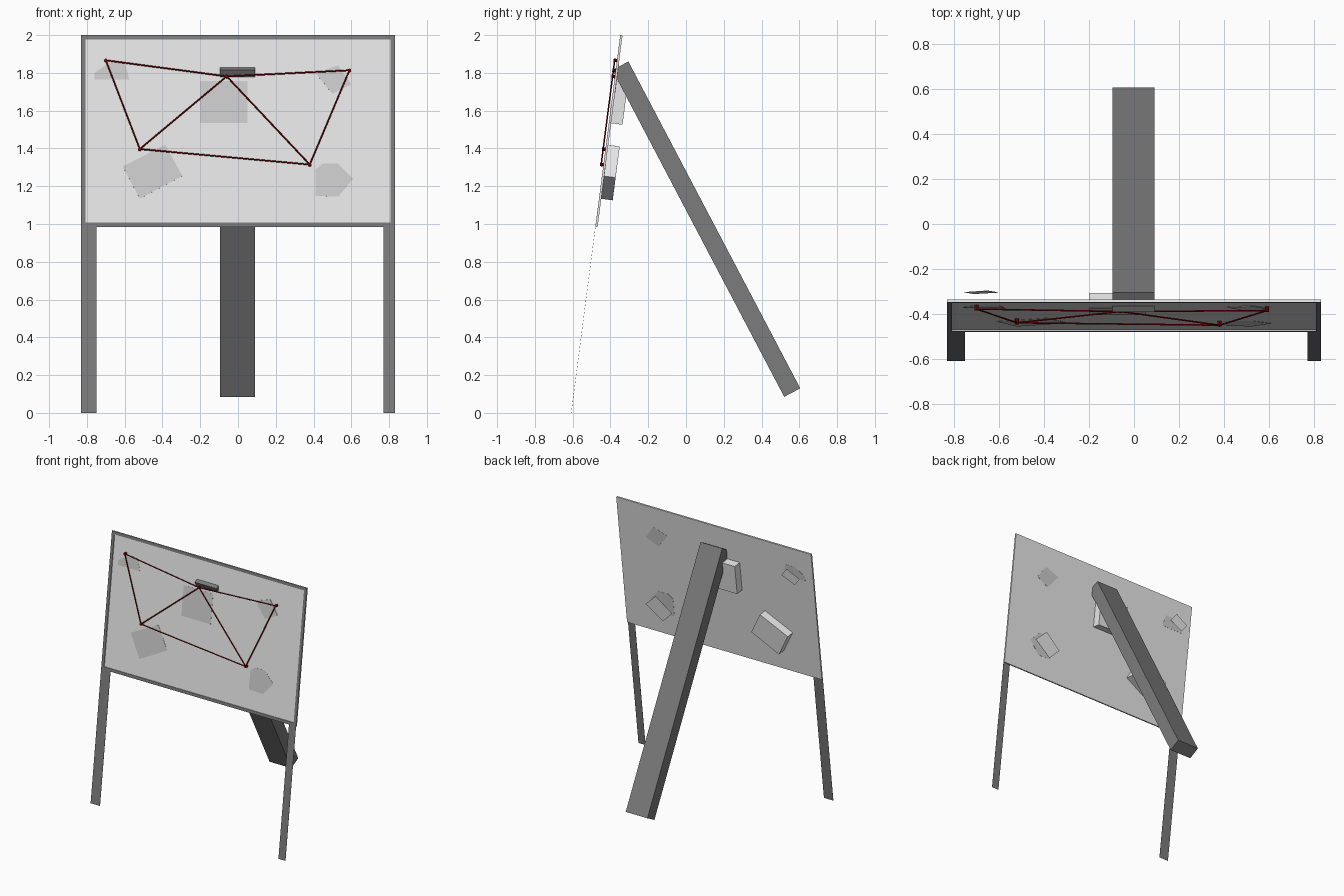
import bpy, bmesh
from mathutils import Vector

if "Cube" in bpy.data.objects:
    bpy.data.objects.remove(bpy.data.objects["Cube"])


def material(name, rgb):
    m = bpy.data.materials.new(name)
    m.use_nodes = True
    m.diffuse_color = (*rgb, 1)
    m.node_tree.nodes["Principled BSDF"].inputs["Base Color"].default_value = (*rgb, 1)
    return m


WHITE = material("board white", (0.8, 0.8, 0.8))
PAPER = material("paper grey", (0.6, 0.6, 0.6))
GREY = material("frame grey", (0.2, 0.2, 0.2))
RED = material("string red", (0.25, 0, 0))

# The board plane leans back from its lower front edge
SLOPE, BASE_Y, BASE_Z, TOP = 0.13, -0.48, 0.985, 2.0
NORMAL = Vector((0, 1, -SLOPE)).normalized()


def on_board(x, z, depth=0):
    return Vector((x, BASE_Y + (z - BASE_Z) * SLOPE, z)) + NORMAL * depth


def solid(name, front, back, mat):
    """Prism between two matching outlines."""
    bm = bmesh.new()
    a = [bm.verts.new(p) for p in front]
    b = [bm.verts.new(p) for p in back]
    bm.faces.new(a)
    bm.faces.new(b[::-1])
    for i in range(len(a)):
        j = (i + 1) % len(a)
        bm.faces.new((a[j], a[i], b[i], b[j]))
    bmesh.ops.recalc_face_normals(bm, faces=bm.faces)
    mesh = bpy.data.meshes.new(name)
    bm.to_mesh(mesh)
    bm.free()
    mesh.materials.append(mat)
    ob = bpy.data.objects.new(name, mesh)
    bpy.context.collection.objects.link(ob)
    return ob


def plate(name, outline, d0, d1, mat):
    return solid(name, [on_board(x, z, d0) for x, z in outline],
                 [on_board(x, z, d1) for x, z in outline], mat)


def rect(x0, x1, z0, z1):
    return [(x0, z0), (x1, z0), (x1, z1), (x0, z1)]


def rod(name, p, q, radius, sides, mat):
    d = q - p
    bpy.ops.mesh.primitive_cylinder_add(vertices=sides, radius=radius, depth=d.length,
                                        location=(p + q) / 2,
                                        rotation=d.to_track_quat('Z', 'Y').to_euler())
    ob = bpy.context.object
    ob.name = name
    ob.data.materials.append(mat)


# Panel with a pale raised rim and a grey face on the rim
W, RIM = 0.83, 0.022
plate("panel", rect(-W, W, BASE_Z, TOP), 0.006, 0.012, WHITE)
rims = {"bottom": rect(-W, W, BASE_Z, BASE_Z + RIM),
        "top": rect(-W, W, TOP - RIM, TOP),
        "right": rect(-W, RIM - W, BASE_Z + RIM, TOP - RIM),
        "left": rect(W - RIM, W, BASE_Z + RIM, TOP - RIM)}
for side, outline in rims.items():
    plate(side + "_rim", outline, 0.001, 0.006, WHITE)
    plate(side + "_frame", outline, 0, 0.001, GREY)

# Flat front legs
plate("right_leg", rect(-W, -0.75, 0, BASE_Z), 0, 0.001, GREY)
plate("left_leg", rect(0.77, W, 0, BASE_Z), 0, 0.001, GREY)

# Rear prop, its upper corner pokes through the panel
prop = [(0.52, 0.085), (0.605, 0.13), (-0.305, 1.86), (-0.39, 1.815)]
solid("rear_prop", [(-0.095, y, z) for y, z in prop],
      [(0.09, y, z) for y, z in prop], GREY)

# Thick blocks behind the panel with their faces showing in front
blocks = {"centre": rect(-0.2, 0.05, 1.535, 1.758),
          "lower": [(-0.61, 1.305), (-0.52, 1.135), (-0.295, 1.255), (-0.385, 1.42)]}
for name, outline in blocks.items():
    plate(name + "_note", outline, 0.005, 0.008, PAPER)
    plate(name + "_block", outline, 0.008, 0.073, WHITE)

# Notes showing on both faces of the panel
plate("upper_left_note", [(0.6, 1.74), (0.53, 1.84), (0.41, 1.8), (0.5, 1.69)],
      0.003, 0.013, PAPER)
plate("upper_right_note", [(-0.76, 1.765), (-0.575, 1.765), (-0.6, 1.855),
                           (-0.68, 1.855), (-0.76, 1.8)], 0.005, 0.013, PAPER)
plate("lower_left_note", [(0.41, 1.15), (0.53, 1.145), (0.61, 1.24), (0.53, 1.32),
                          (0.45, 1.32), (0.41, 1.29)], 0.005, 0.013, PAPER)

# Loose sheets floating behind the panel
plate("upper_right_sheet", [(-0.6, 1.8), (-0.65, 1.865), (-0.755, 1.81), (-0.71, 1.75)],
      0.07, 0.071, WHITE)
plate("lower_left_sheet", [(0.61, 1.225), (0.515, 1.315), (0.385, 1.21), (0.47, 1.125)],
      0.07, 0.071, WHITE)

# Pins and the string between them
pins = [(-0.7, 1.865), (-0.06, 1.78), (0.59, 1.812), (-0.52, 1.395), (0.38, 1.313)]
for x, z in pins:
    rod("pin", on_board(x, z, 0.008), on_board(x, z, -0.018), 0.009, 8, RED)
for a, b in [(0, 1), (1, 2), (0, 3), (1, 3), (1, 4), (2, 4), (3, 4)]:
    rod("string", on_board(*pins[a], -0.012), on_board(*pins[b], -0.012), 0.004, 6, RED)
